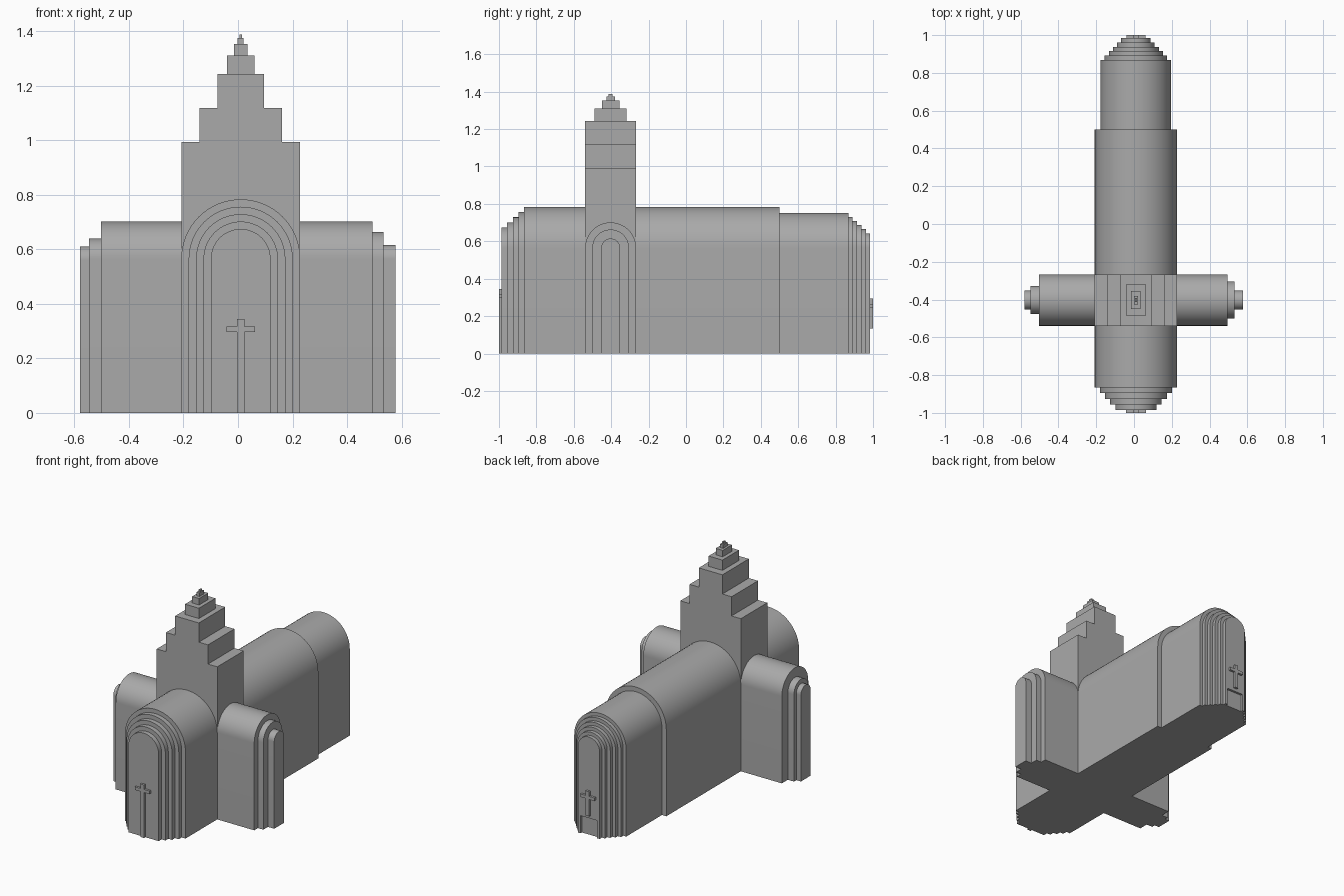
import bpy
import bmesh
from math import pi, cos, sin, radians

if "Cube" in bpy.data.objects:
    bpy.data.objects.remove(bpy.data.objects["Cube"], do_unlink=True)

stone = bpy.data.materials.new("grey stone")
stone.use_nodes = True
GREY = (0.4, 0.4, 0.4, 1)
stone.diffuse_color = GREY
stone.node_tree.nodes["Principled BSDF"].inputs["Base Color"].default_value = GREY

CX, CY = 0.01, -0.403      # crossing centre
SPRING = 0.565             # height where the arches begin


def finish(bm, name):
    bmesh.ops.recalc_face_normals(bm, faces=bm.faces)
    mesh = bpy.data.meshes.new(name)
    bm.to_mesh(mesh)
    bm.free()
    mesh.materials.append(stone)
    obj = bpy.data.objects.new(name, mesh)
    bpy.context.collection.objects.link(obj)
    return obj


def box(name, x, y, z):
    bm = bmesh.new()
    bmesh.ops.create_cube(bm, size=1)
    for v in bm.verts:
        for i, (lo, hi) in enumerate((x, y, z)):
            v.co[i] = lo if v.co[i] < 0 else hi
    return finish(bm, name)


def vault(name, axis, start, end, radius, spring=SPRING, steps=32):
    """Round-topped block running along x or y."""
    outline = [(-radius, 0)]
    outline += [(-radius * cos(pi * i / steps), spring + radius * sin(pi * i / steps))
                for i in range(steps + 1)]
    outline.append((radius, 0))
    bm = bmesh.new()
    place = (lambda s, t, z: (CX + s, t, z)) if axis == "y" else (lambda s, t, z: (t, CY + s, z))
    face = bm.faces.new([bm.verts.new(place(s, start, z)) for s, z in outline])
    new = bmesh.ops.extrude_face_region(bm, geom=[face])["geom"]
    run = (0, end - start, 0) if axis == "y" else (end - start, 0, 0)
    bmesh.ops.translate(bm, verts=[v for v in new if isinstance(v, bmesh.types.BMVert)], vec=run)
    obj = finish(bm, name)
    bpy.ops.object.select_all(action="DESELECT")
    obj.select_set(True)
    bpy.context.view_layer.objects.active = obj
    bpy.ops.object.shade_smooth_by_angle(angle=radians(30))
    return obj


# Nave and narrower chancel
vault("nave", "y", -0.866, 0.5, 0.218)
vault("chancel", "y", 0.45, 0.868, 0.187)

# Stepped front portal
for i in range(1, 5):
    vault(f"front_arch_{i}", "y", -0.866 - 0.03 * i, -0.83, 0.218 - 0.0272 * i)

# Stepped rear end
for i in range(1, 6):
    rear = vault(f"rear_arch_{i}", "y", 0.84, 0.868 + 0.0234 * i, 0.187 - 0.0218 * i)

# Shallow recessed rear door
cutter = box("rear_door_cutter", (CX - 0.06, CX + 0.06), (0.97, 1.02), (-0.05, 0.115))
cutter.hide_render = True
cutter.hide_set(True)
cut = rear.modifiers.new("door recess", "BOOLEAN")
cut.operation = "DIFFERENCE"
cut.object = cutter

# Transept and its stepped ends
vault("transept", "x", -0.503, 0.494, 0.136)
vault("left_transept_step", "x", 0.45, 0.533, 0.098)
vault("left_transept_end", "x", 0.45, 0.578, 0.05)
vault("right_transept_step", "x", -0.547, -0.45, 0.074)
vault("right_transept_end", "x", -0.58, -0.45, 0.05, 0.56)

# Stepped tower: half width, half depth, top height
tiers = [(0.218, 0.136, 0.993), (0.151, 0.136, 1.118), (0.085, 0.136, 1.243),
         (0.05, 0.085, 1.31), (0.025, 0.047, 1.352), (0.011, 0.023, 1.375),
         (0.005, 0.011, 1.388)]
base = 0
for i, (w, d, top) in enumerate(tiers):
    box(f"tower_tier_{i + 1}", (CX - w, CX + w), (CY - d, CY + d), (base, top))
    base = top


# Crosses on both end walls
def cross(name, y, bottom, top, bar, half):
    box(name + "_post", (CX - 0.013, CX + 0.013), y, (bottom, top))
    box(name + "_bar", (CX - half, CX + half), y, (bar - 0.01, bar + 0.01))


cross("front_cross", (-1, -0.97), 0, 0.345, 0.306, 0.053)
cross("rear_cross", (0.97, 1), 0.135, 0.295, 0.255, 0.05)
